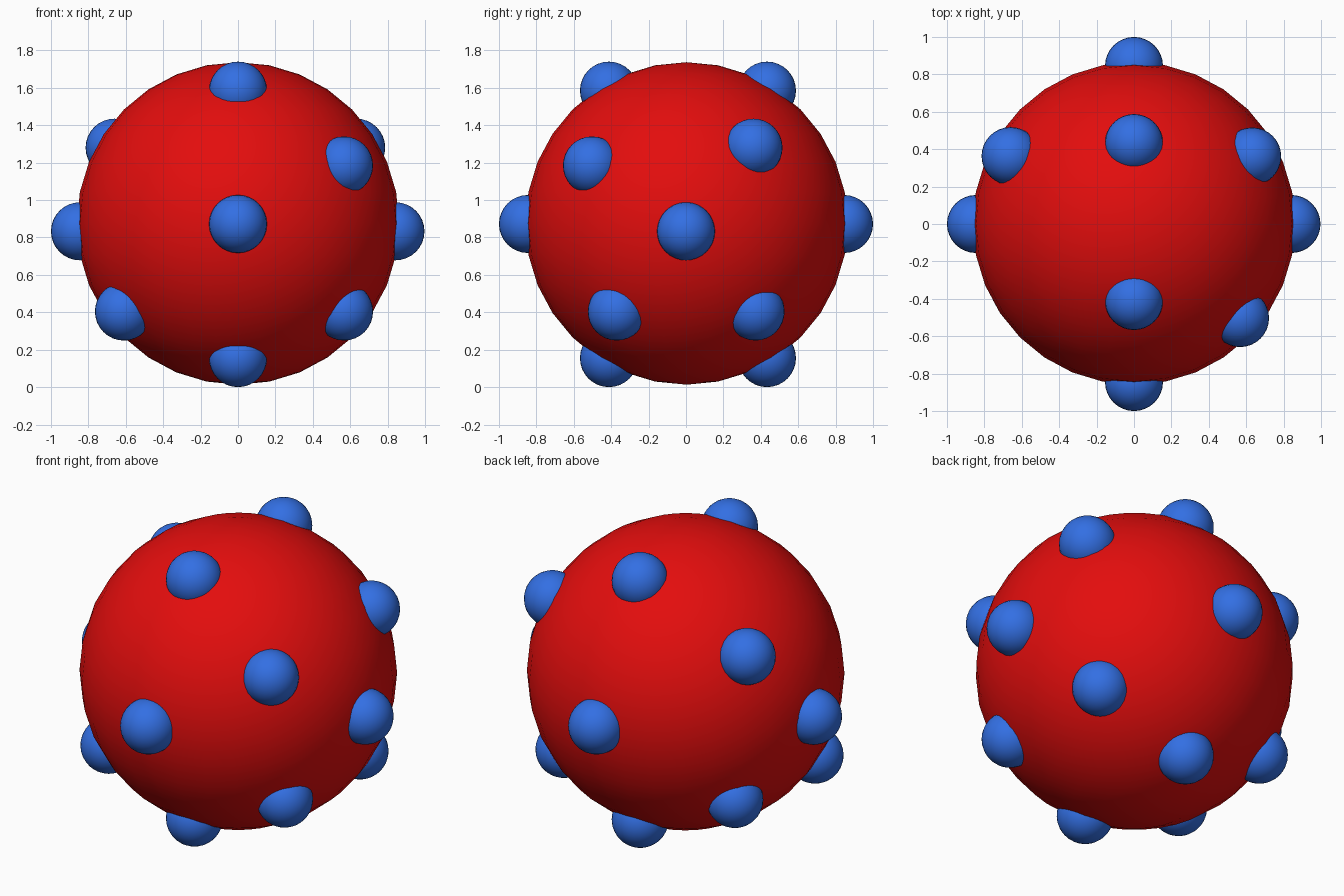
import bpy


def material(name, rgb):
    mat = bpy.data.materials.new(name)
    mat.diffuse_color = (*rgb, 1.0)
    return mat


def ball(name, centre, radius, mat):
    bpy.ops.mesh.primitive_uv_sphere_add(segments=32, ring_count=16, radius=radius, location=centre)
    obj = bpy.context.object
    obj.name = name
    obj.data.materials.append(mat)
    bpy.ops.object.shade_smooth()
    return obj


red = material("red", (0.77, 0.004, 0.004))
blue = material("blue", (0.033, 0.16, 0.77))

# Main body
ball("body", (0, 0.003, 0.875), 0.862, red)

# Knobs half sunk into the body
knob_centres = [
    # front and back
    (0, -0.845, 0.872), (0, 0.845, 0.872),
    # left and right
    (-0.845, 0, 0.833), (0.842, 0, 0.833),
    # upper and lower pairs on the centre line
    (0, -0.412, 1.585), (0, 0.433, 1.585),
    (0, -0.412, 0.155), (0, 0.433, 0.155),
    # upper corners, the front left one is bare
    (0.567, -0.503, 1.185), (0.632, 0.361, 1.28), (-0.66, 0.363, 1.28),
    # lower corners
    (-0.61, -0.35, 0.404), (0.567, -0.37, 0.404),
    (0.548, 0.372, 0.404), (-0.58, 0.367, 0.404),
]
for i, centre in enumerate(knob_centres, 1):
    ball(f"knob_{i:02d}", centre, 0.155, blue)
